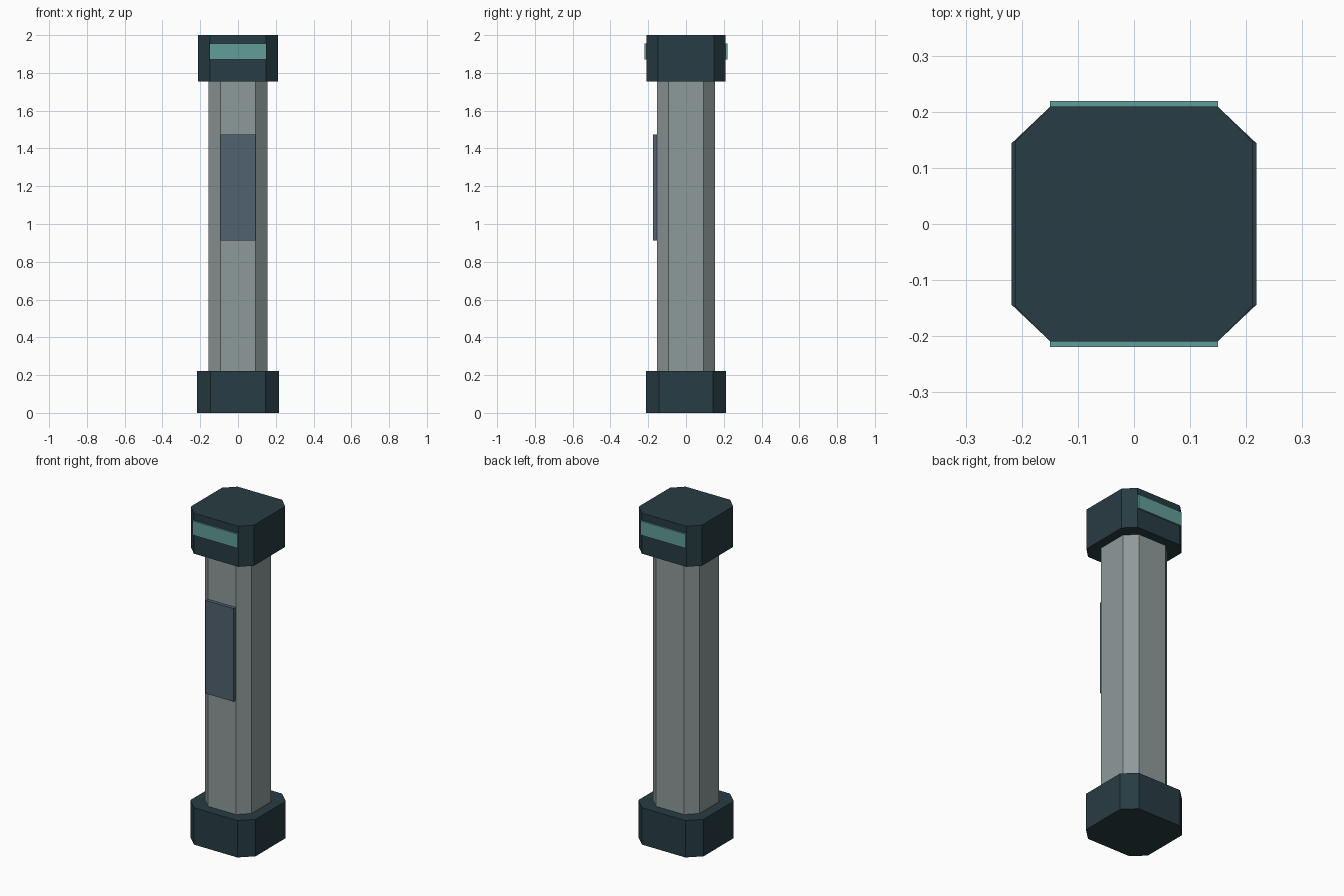
import bpy, bmesh

if "Cube" in bpy.data.objects:
    bpy.data.objects.remove(bpy.data.objects["Cube"])


def srgb(r, g, b):
    f = lambda c: c / 12.92 if c <= 0.04045 else ((c + 0.055) / 1.055) ** 2.4
    return (f(r / 255), f(g / 255), f(b / 255), 1.0)


def material(name, rgb):
    m = bpy.data.materials.new(name)
    m.diffuse_color = srgb(*rgb)
    m.use_nodes = True
    m.node_tree.nodes["Principled BSDF"].inputs["Base Color"].default_value = m.diffuse_color
    return m


dark_teal = material("dark_teal", (39, 60, 67))
grey = material("warm_grey", (143, 154, 154))
slate = material("slate_blue", (80, 98, 110))
aqua = material("aqua", (97, 158, 152))


def finish(name, bm, mat):
    bmesh.ops.recalc_face_normals(bm, faces=bm.faces)
    me = bpy.data.meshes.new(name)
    bm.to_mesh(me)
    bm.free()
    me.materials.append(mat)
    ob = bpy.data.objects.new(name, me)
    bpy.context.collection.objects.link(ob)
    return ob


def octagon(name, hx, hy, cx, cy, z0, z1, mat):
    """Prism with chamfered corners: half sizes hx, hy; flats end at cx, cy."""
    bm = bmesh.new()
    ring = [(cx, -hy), (hx, -cy), (hx, cy), (cx, hy),
            (-cx, hy), (-hx, cy), (-hx, -cy), (-cx, -hy)]
    face = bm.faces.new([bm.verts.new((x, y, z0)) for x, y in ring])
    top = bmesh.ops.extrude_face_region(bm, geom=[face])["geom"]
    verts = [v for v in top if isinstance(v, bmesh.types.BMVert)]
    bmesh.ops.translate(bm, verts=verts, vec=(0, 0, z1 - z0))
    if not any(all(abs(v.co.z - z0) < 1e-6 for v in f.verts) for f in bm.faces):
        bm.faces.new([v for v in bm.verts if abs(v.co.z - z0) < 1e-6])
    return finish(name, bm, mat)


def box(name, lo, hi, mat):
    bm = bmesh.new()
    bmesh.ops.create_cube(bm, size=1)
    for v in bm.verts:
        v.co = [(a + b) / 2 + c * (b - a) for a, b, c in zip(lo, hi, v.co)]
    return finish(name, bm, mat)


# Post body: foot, shaft and head
octagon("base", 0.218, 0.213, 0.145, 0.144, 0.0, 0.223, dark_teal)
octagon("shaft", 0.156, 0.154, 0.093, 0.093, 0.2, 1.77, grey)
octagon("cap", 0.211, 0.209, 0.149, 0.148, 1.755, 2.0, dark_teal)

# Access panel on the front of the shaft
box("front_panel", (-0.093, -0.175, 0.912), (0.093, -0.15, 1.474), slate)

# Light strips on the front and back of the head
for name, s in (("front_light", -1), ("back_light", 1)):
    y = sorted((s * 0.205, s * 0.219))
    box(name, (-0.15, y[0], 1.871), (0.15, y[1], 1.956), aqua)
